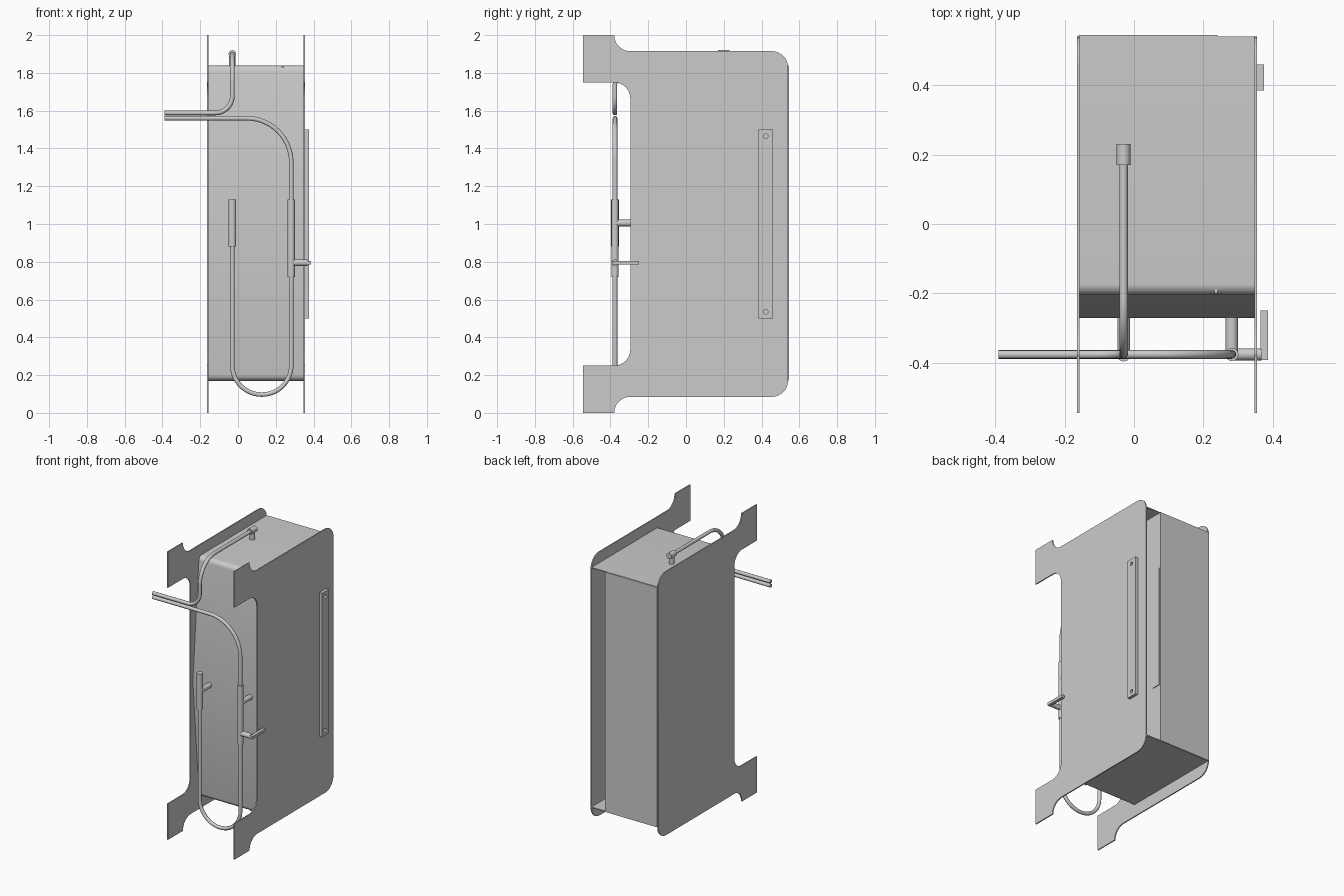
import bpy, bmesh, math
from mathutils import Vector

cube = bpy.data.objects.get("Cube")
if cube:
    bpy.data.objects.remove(cube, do_unlink=True)

GREY = (0.6, 0.6, 0.6, 1.0)
metal = bpy.data.materials.new("plain_grey")
metal.use_nodes = True
metal.diffuse_color = GREY
for node in metal.node_tree.nodes:
    if node.type == 'BSDF_PRINCIPLED':
        node.inputs["Base Color"].default_value = GREY


def activate(obj):
    bpy.ops.object.select_all(action='DESELECT')
    obj.select_set(True)
    bpy.context.view_layer.objects.active = obj


def finish(name, bm, smooth=False):
    bmesh.ops.recalc_face_normals(bm, faces=bm.faces)
    mesh = bpy.data.meshes.new(name)
    bm.to_mesh(mesh)
    bm.free()
    mesh.materials.append(metal)
    obj = bpy.data.objects.new(name, mesh)
    bpy.context.collection.objects.link(obj)
    if smooth:
        activate(obj)
        bpy.ops.object.shade_smooth_by_angle(angle=math.radians(30))
    return obj


def rounded(corners, closed=False, steps=8):
    """Replace each (point, radius) corner by an arc."""
    pts = []
    n = len(corners)
    for i, (p, r) in enumerate(corners):
        p = Vector(p)
        new = [p]
        if r > 0 and (closed or 0 < i < n - 1):
            a = (Vector(corners[i - 1][0]) - p).normalized()
            b = (Vector(corners[(i + 1) % n][0]) - p).normalized()
            half = a.angle(b) / 2
            centre = p + (a + b).normalized() * (r / math.sin(half))
            s = p + a * (r / math.tan(half)) - centre
            e = p + b * (r / math.tan(half)) - centre
            sweep = s.angle(e)
            new = [centre + (s * math.sin(sweep * (1 - t / steps)) +
                             e * math.sin(sweep * t / steps)) / math.sin(sweep)
                   for t in range(steps + 1)]
        for q in new:
            if not pts or (q - pts[-1]).length > 1e-4:
                pts.append(q)
    return pts


def yz(corners):
    return [((0, y, z), r) for y, z, r in corners]


def slab(name, corners, x0, x1):
    """Extrude a rounded outline in y and z along x."""
    bm = bmesh.new()
    verts = [bm.verts.new((x0, p.y, p.z)) for p in rounded(yz(corners), True)]
    face = bm.faces.new(verts)
    out = bmesh.ops.extrude_face_region(bm, geom=[face])
    moved = [v for v in out["geom"] if isinstance(v, bmesh.types.BMVert)]
    bmesh.ops.translate(bm, verts=moved, vec=(x1 - x0, 0, 0))
    return finish(name, bm, True)


def box(name, lo, hi):
    bm = bmesh.new()
    bmesh.ops.create_cube(bm, size=1)
    for v in bm.verts:
        v.co = [lo[i] + (v.co[i] + 0.5) * (hi[i] - lo[i]) for i in range(3)]
    return finish(name, bm)


def rod(name, a, b, r):
    a, b = Vector(a), Vector(b)
    bm = bmesh.new()
    bmesh.ops.create_cone(bm, cap_ends=True, segments=24, radius1=r, radius2=r,
                          depth=(b - a).length)
    turn = (b - a).to_track_quat('Z', 'Y').to_matrix()
    for v in bm.verts:
        v.co = turn @ v.co + (a + b) / 2
    return finish(name, bm, True)


def tube(name, corners, r):
    pts = rounded(corners, steps=14)
    curve = bpy.data.curves.new(name, 'CURVE')
    curve.dimensions = '3D'
    curve.bevel_depth = r
    curve.bevel_resolution = 3
    curve.use_fill_caps = True
    spline = curve.splines.new('POLY')
    spline.points.add(len(pts) - 1)
    for sp, p in zip(spline.points, pts):
        sp.co = (*p, 1)
    curve.materials.append(metal)
    obj = bpy.data.objects.new(name, curve)
    bpy.context.collection.objects.link(obj)
    activate(obj)
    bpy.ops.object.convert(target='MESH')
    bpy.ops.object.shade_smooth_by_angle(angle=math.radians(40))


# Side plates with four mounting feet
R = 0.085
upper = [(-0.295, 1.75, R), (-0.545, 1.75, 0), (-0.545, 2, 0),
         (-0.38, 2, 0), (-0.38, 1.915, R), (0.54, 1.915, R)]
outline = upper + [(y, 2 - z, r) for y, z, r in reversed(upper)]
slab("right_side_plate", outline, -0.165, -0.157)
slab("left_side_plate", outline, 0.347, 0.355)

# Folded cover: top, bent front and bottom
path = rounded(yz([(0.54, 1.837, 0), (-0.2, 1.837, 0.03), (-0.268, 1, 0),
                   (-0.2, 0.173, 0.03), (0.54, 0.173, 0)]))
bm = bmesh.new()
rows = [[bm.verts.new((x, p.y, p.z)) for x in (-0.157, 0.347)] for p in path]
for a, b in zip(rows, rows[1:]):
    bm.faces.new((a[0], a[1], b[1], b[0]))
cover = finish("folded_cover", bm)
solid = cover.modifiers.new("thickness", 'SOLIDIFY')
solid.thickness = 0.006
solid.offset = 0
activate(cover)
bpy.ops.object.modifier_apply(modifier=solid.name)
bpy.ops.object.shade_smooth_by_angle(angle=math.radians(20))

# Back panel and inner wall beside the open channel
box("back_panel", (-0.16, 0.535, 0.172), (0.24, 0.545, 1.838))
box("inner_wall", (0.232, -0.2, 0.174), (0.24, 0.54, 1.836))
slab("inner_wall_pad", [(0.46, 0.58, 0.025), (0.54, 0.58, 0.0),
                        (0.54, 1.43, 0.0), (0.46, 1.43, 0.025)], 0.238, 0.245)

# Mounting strip with two bolt holes
strip = box("mounting_strip", (0.354, 0.385, 0.5), (0.375, 0.46, 1.5))
for z in (0.535, 1.465):
    cutter = rod("bolt_hole_cutter", (0.358, 0.422, z), (0.39, 0.422, z), 0.012)
    cut = strip.modifiers.new("hole", 'BOOLEAN')
    cut.operation = 'DIFFERENCE'
    cut.object = cutter
    cut.solver = 'EXACT'
    activate(strip)
    bpy.ops.object.modifier_apply(modifier=cut.name)
    bpy.data.objects.remove(cutter, do_unlink=True)

# Pipes
XA, XB, Y, PIPE = -0.03, 0.282, -0.376, 0.0125
tube("upper_pipe", [((XA, 0.2, 1.9), 0), ((XA, Y, 1.9), 0.16),
                    ((XA, Y, 1.588), 0.09), ((-0.39, Y, 1.588), 0)], PIPE)
tube("looped_pipe", [((-0.39, Y, 1.56), 0), ((XB, Y, 1.56), 0.235),
                     ((XB, Y, 0.097), 0.155), ((XA, Y, 0.097), 0.155),
                     ((XA, Y, 1.1), 0)], PIPE)

# Pipe fittings
rod("top_elbow", (XA, 0.17, 1.9), (XA, 0.23, 1.9), 0.02)
rod("top_stub", (XA, 0.2, 1.83), (XA, 0.2, 1.9), 0.018)
rod("right_sleeve", (XA, Y, 0.88), (XA, Y, 1.13), 0.02)
rod("left_sleeve", (XB, Y, 0.72), (XB, Y, 1.13), 0.019)
for side, x in (("right", XA), ("left", XB)):
    rod(side + "_stub", (x, Y, 1.005), (x, -0.26, 1.005), 0.018)

# Valve lever
rod("valve_stem", (XB, Y, 0.795), (0.368, Y, 0.795), 0.017)
box("valve_handle", (0.364, -0.392, 0.785), (0.386, -0.25, 0.805))
